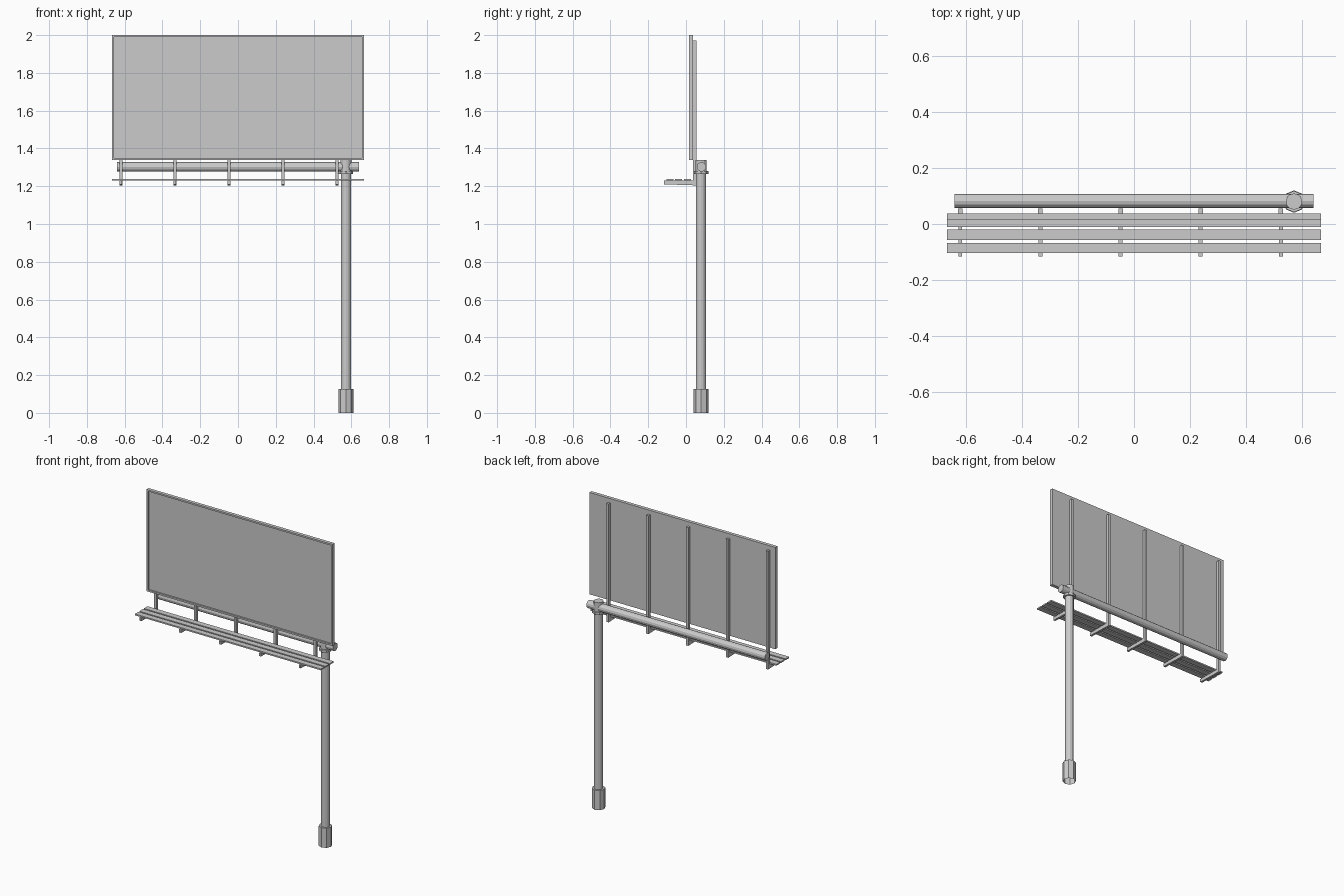
import bpy, bmesh, math
from mathutils import Matrix, Vector

if "Cube" in bpy.data.objects:
    bpy.data.objects.remove(bpy.data.objects["Cube"])

def finish(name, bm):
    bmesh.ops.recalc_face_normals(bm, faces=bm.faces[:])
    me = bpy.data.meshes.new(name)
    bm.to_mesh(me)
    bm.free()
    ob = bpy.data.objects.new(name, me)
    bpy.context.collection.objects.link(ob)
    return ob

def box_bm(x0, x1, y0, y1, z0, z1):
    bm = bmesh.new()
    c = Vector(((x0 + x1) / 2, (y0 + y1) / 2, (z0 + z1) / 2))
    bmesh.ops.create_cube(bm, size=1, matrix=Matrix.Translation(c)
                          @ Matrix.Diagonal((x1 - x0, y1 - y0, z1 - z0, 1)))
    return bm

def box(name, *dims):
    return finish(name, box_bm(*dims))

def tube(name, a, b, r, sides, open_bottom=False):
    a, b = Vector(a), Vector(b)
    d = b - a
    bm = bmesh.new()
    bmesh.ops.create_cone(bm, cap_ends=True, segments=sides, radius1=r, radius2=r,
                          depth=d.length)
    if open_bottom:
        low = [f for f in bm.faces if all(v.co.z < 0 for v in f.verts)]
        bmesh.ops.delete(bm, geom=low, context='FACES_ONLY')
    rot = Vector((0, 0, 1)).rotation_difference(d).to_matrix().to_4x4()
    bmesh.ops.transform(bm, matrix=Matrix.Translation((a + b) / 2) @ rot, verts=bm.verts[:])
    return finish(name, bm)

PX, PY = 0.571, 0.08

# Ground sleeve, pole and its collar
tube("pole_base", (PX, PY, 0), (PX, PY, 0.127), 0.04, 8, True)
tube("pole", (PX, PY, 0.1), (PX, PY, 1.27), 0.027, 12)
tube("pole_collar", (PX, PY, 1.265), (PX, PY, 1.28), 0.038, 8)
tube("pole_head", (PX, PY, 1.28), (PX, PY, 1.34), 0.029, 12)

# Horizontal carrying beam
tube("cross_beam", (-0.64, PY + 0.002, 1.302), (0.64, PY + 0.002, 1.302), 0.025, 12)

# Display panel with a raised rim on the front
bm = box_bm(-0.667, 0.667, 0.015, 0.037, 1.34, 2.0)
front = min(bm.faces, key=lambda f: f.calc_center_median().y)
bmesh.ops.inset_region(bm, faces=[front], thickness=0.015)
inner = bmesh.ops.extrude_face_region(bm, geom=[front])
bmesh.ops.translate(bm, vec=(0, 0.01, 0),
                    verts=[v for v in inner["geom"] if isinstance(v, bmesh.types.BMVert)])
if front.is_valid:
    bmesh.ops.delete(bm, geom=[front], context='FACES_ONLY')
finish("display_panel", bm)

# Rear uprights and tapered walkway brackets
for i in range(5):
    x = -0.62 + i * 0.286
    box(f"upright_{i}", x - 0.008, x + 0.008, 0.037, 0.056, 1.205, 1.972)
    bm = box_bm(x - 0.007, x + 0.007, -0.116, 0.038, 1.205, 1.23)
    for v in bm.verts:
        if v.co.y < 0 and v.co.z < 1.21:
            v.co.z += 0.005
    finish(f"walkway_bracket_{i}", bm)

# Walkway planks
for i in range(3):
    y = 0.026 - i * 0.0465
    box(f"walkway_plank_{i}", -0.667, 0.667, y - 0.037, y, 1.229, 1.238)
